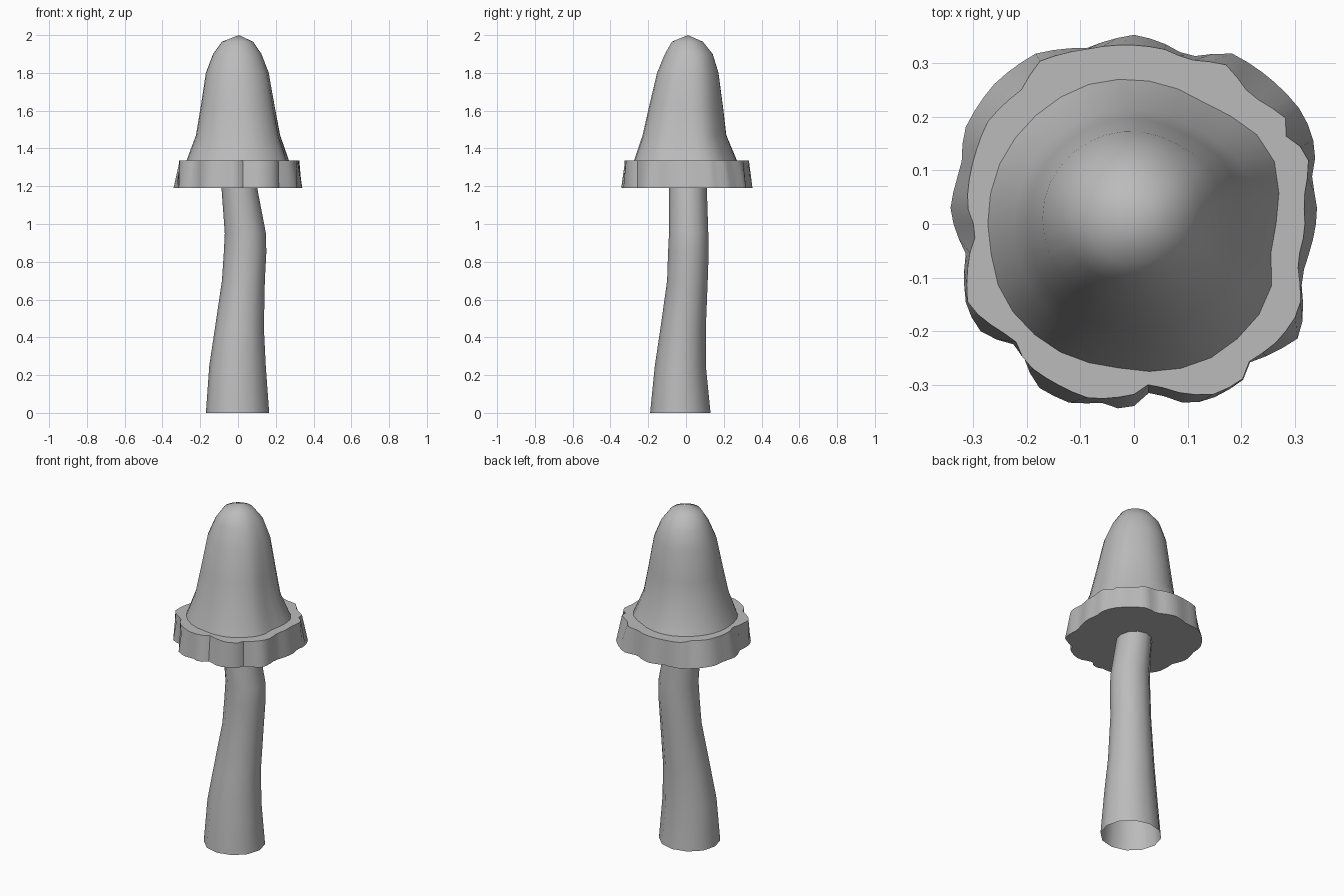
import bpy
import bmesh
import math

default_cube = bpy.data.objects.get("Cube")
if default_cube:
    bpy.data.objects.remove(default_cube, do_unlink=True)

grey = bpy.data.materials.new("plain grey")
grey.use_nodes = True
colour = (0.5, 0.5, 0.5, 1.0)
grey.diffuse_color = colour
grey.node_tree.nodes["Principled BSDF"].inputs["Base Color"].default_value = colour


def radius_at(outline, angle):
    """Interpolate an uneven polar outline of (degrees, radius) pairs."""
    first, last = outline[0], outline[-1]
    closed = [(last[0] - 360, last[1])] + outline + [(first[0] + 360, first[1])]
    for (a0, r0), (a1, r1) in zip(closed, closed[1:]):
        if a0 <= angle <= a1:
            return r0 + (r1 - r0) * (angle - a0) / (a1 - a0)


def outline_ring(outline, z, sides):
    angles = [360 * i / sides for i in range(sides)]
    return [(radius_at(outline, a) * math.cos(math.radians(a)),
             radius_at(outline, a) * math.sin(math.radians(a)), z) for a in angles]


def oval_ring(section, sides, outline=None, strength=0.0):
    """Oval given by its side limits, optionally made wavy by an outline."""
    z, left, right, front, back = section
    points = []
    for i in range(sides):
        angle = 2 * math.pi * i / sides
        wave = 1.0
        if outline:
            wave += strength * (radius_at(outline, 360 * i / sides) / 0.272 - 1)
        points.append(((left + right) / 2 + (right - left) / 2 * wave * math.cos(angle),
                       (front + back) / 2 + (back - front) / 2 * wave * math.sin(angle), z))
    return points


def loft(name, rings, tip=None, cap_bottom=False, cap_top=False, sharp=35):
    """Skin a stack of rings, finishing in a point or in flat ends."""
    bm = bmesh.new()
    loops = [[bm.verts.new(p) for p in ring] for ring in rings]
    count = len(loops[0])
    for lower, upper in zip(loops, loops[1:]):
        for i in range(count):
            j = (i + 1) % count
            bm.faces.new((lower[i], lower[j], upper[j], upper[i]))
    if tip:
        point = bm.verts.new(tip)
        for i in range(count):
            bm.faces.new((loops[-1][i], loops[-1][(i + 1) % count], point))
    if cap_bottom:
        bm.faces.new(loops[0][::-1])
    if cap_top:
        bm.faces.new(loops[-1])
    mesh = bpy.data.meshes.new(name)
    bm.to_mesh(mesh)
    bm.free()
    mesh.materials.append(grey)
    part = bpy.data.objects.new(name, mesh)
    bpy.context.collection.objects.link(part)
    bpy.ops.object.select_all(action="DESELECT")
    part.select_set(True)
    bpy.context.view_layer.objects.active = part
    bpy.ops.object.shade_smooth_by_angle(angle=math.radians(sharp))
    return part


# Bent stem, hollow and open at the foot: height, left, right, front, back
stem = [(0, -.17, .165, -.19, .13), (.25, -.152, .147, -.165, .105),
        (.45, -.122, .137, -.135, .105), (.7, -.085, .142, -.10, .115),
        (.85, -.075, .15, -.095, .12), (.95, -.07, .148, -.09, .118),
        (1.2, -.088, .10, -.09, .11)]
loft("stem", [oval_ring(s, 12) for s in stem], sharp=50)

# Ragged flat brim: polar outlines of its upper and lower edges
brim_top = [(8, .318), (22, .35), (31, .324), (35, .344), (48, .322), (60, .342),
            (72, .321), (80, .33), (105, .337), (120, .35), (130, .326), (145, .332),
            (156, .323), (174, .312), (183, .292), (190, .31), (206, .344),
            (224, .308), (232, .328), (245, .331), (256, .335), (270, .317),
            (276, .297), (287, .331), (296, .352), (305, .352), (310, .334),
            (321, .345), (333, .347), (347, .311), (358, .318)]
brim_bottom = [(4, .342), (14, .34), (22, .365), (33, .376), (60, .366), (72, .326),
               (82, .343), (90, .352), (105, .339), (120, .366), (135, .368),
               (151, .361), (161, .339), (176, .343), (190, .318), (207, .349),
               (216, .348), (227, .31), (239, .352), (251, .354), (259, .337),
               (268, .348), (276, .311), (287, .351), (296, .356), (305, .354),
               (310, .336), (326, .374), (342, .326), (350, .33)]
loft("brim", [outline_ring(brim_bottom, 1.19, 72), outline_ring(brim_top, 1.337, 72)],
     cap_bottom=True, cap_top=True)

# Bell-shaped cap whose uneven base fades into a round crown
cap_base = [(8, .273), (29, .291), (57, .261), (79, .267), (105, .274), (140, .273),
            (151, .275), (191, .272), (209, .28), (239, .276), (262, .269),
            (297, .288), (332, .288), (351, .256)]
cap = [(1.47, -.222, .225, -.228, .215), (1.62, -.197, .197, -.195, .197),
       (1.8, -.17, .165, -.153, .173), (1.9, -.132, .125, -.112, .142),
       (1.965, -.085, .08, -.075, .09)]
cap_rings = [outline_ring(cap_base, 1.335, 30)]
cap_rings += [oval_ring(s, 30, cap_base, .8 - .18 * i) for i, s in enumerate(cap)]
loft("cap", cap_rings, tip=(.005, .01, 2), sharp=60)
